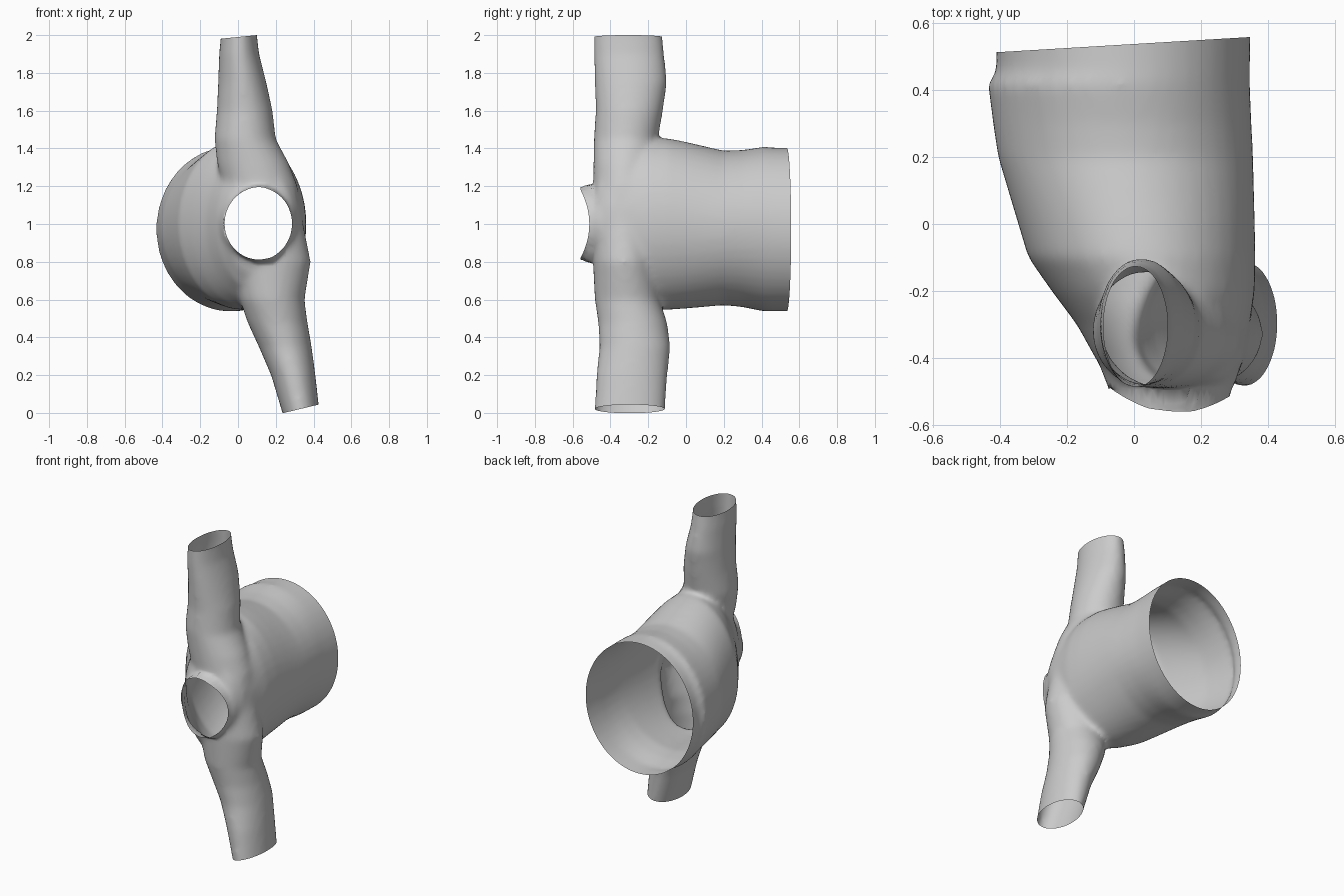
import bpy, bmesh, math
from mathutils import Vector

N = 48


def loft(bm, sections, axis, power=2.0):
    """Closed solid through elliptical sections (pos, a_min, a_max, b_min, b_max)."""
    rings = []
    for p, a0, a1, b0, b1 in sections:
        ring = []
        for i in range(N):
            t = 2 * math.pi * i / N
            c, s = math.cos(t), math.sin(t)
            u = (a0 + a1) / 2 + (a1 - a0) / 2 * math.copysign(abs(c) ** (2 / power), c)
            v = (b0 + b1) / 2 + (b1 - b0) / 2 * math.copysign(abs(s) ** (2 / power), s)
            ring.append(bm.verts.new((u, v, p) if axis == 'Z' else (u, p, v)))
        rings.append(ring)
    faces = [bm.faces.new(rings[0]), bm.faces.new(rings[-1])]
    for r, q in zip(rings, rings[1:]):
        for i in range(N):
            j = (i + 1) % N
            faces.append(bm.faces.new((r[i], r[j], q[j], q[i])))
    bmesh.ops.recalc_face_normals(bm, faces=faces)


bm = bmesh.new()

# wide chamber, front to back: y, x range, z range
loft(bm, [(-0.49, -0.02, 0.26, 0.80, 1.20), (-0.46, -0.07, 0.30, 0.72, 1.29),
          (-0.40, -0.115, 0.33, 0.64, 1.36), (-0.30, -0.17, 0.345, 0.58, 1.41),
          (-0.20, -0.245, 0.36, 0.55, 1.445), (-0.10, -0.315, 0.362, 0.545, 1.455),
          (0.0, -0.345, 0.36, 0.552, 1.435), (0.20, -0.405, 0.355, 0.57, 1.388),
          (0.30, -0.42, 0.35, 0.56, 1.392), (0.42, -0.435, 0.345, 0.535, 1.41),
          (0.45, -0.41, 0.345, 0.538, 1.405), (0.70, -0.41, 0.35, 0.535, 1.40)], 'Y')

# upright vessel running from the lower to the upper branch: z, x range, y range
loft(bm, [(-0.15, 0.28, 0.47, -0.485, -0.115), (0.0, 0.235, 0.432, -0.485, -0.112),
          (0.2, 0.175, 0.41, -0.475, -0.098), (0.35, 0.11, 0.39, -0.458, -0.082),
          (0.48, 0.05, 0.368, -0.465, -0.10), (0.6, 0.01, 0.352, -0.483, -0.14),
          (0.8, -0.03, 0.385, -0.493, -0.16), (1.0, -0.04, 0.345, -0.497, -0.16),
          (1.2, -0.08, 0.315, -0.492, -0.16), (1.32, -0.11, 0.27, -0.49, -0.16),
          (1.45, -0.125, 0.20, -0.488, -0.148), (1.6, -0.112, 0.183, -0.478, -0.122),
          (1.75, -0.105, 0.15, -0.483, -0.10), (1.9, -0.10, 0.112, -0.488, -0.115),
          (2.0, -0.09, 0.10, -0.488, -0.125), (2.15, -0.09, 0.10, -0.488, -0.125)], 'Z')

# short front collar
loft(bm, [(-0.40, -0.11, 0.32, 0.77, 1.23), (-0.47, -0.085, 0.305, 0.79, 1.21),
          (-0.50, -0.07, 0.285, 0.815, 1.19), (-0.65, -0.07, 0.285, 0.815, 1.19)], 'Y')

mesh = bpy.data.meshes.new("branching_tube")
bm.to_mesh(mesh)
bm.free()
raw = bpy.data.objects.new("tube_solids", mesh)
bpy.context.collection.objects.link(raw)

# fuse the solids and soften the joins
rm = raw.modifiers.new("fuse", 'REMESH')
rm.mode, rm.voxel_size = 'VOXEL', 0.016
sm = raw.modifiers.new("soften", 'SMOOTH')
sm.factor, sm.iterations = 0.5, 12
dg = bpy.context.evaluated_depsgraph_get()
skin = bpy.data.meshes.new_from_object(raw.evaluated_get(dg))
bpy.data.objects.remove(raw)

# slice all four ends open
bm = bmesh.new()
bm.from_mesh(skin)
for co, no in [((0, 0, 1.99), (-0.1, 0, 1)), ((0.335, 0, 0.022), (0.24, 0, -1)),
               ((0, 0.536, 1), (-0.06, 1, 0)), ((0, -0.512, 1), (0, -1, 0))]:
    bmesh.ops.bisect_plane(bm, geom=bm.verts[:] + bm.edges[:] + bm.faces[:],
                           plane_co=Vector(co), plane_no=Vector(no).normalized(),
                           clear_outer=True)

# saddle-shaped collar rim: long at top and bottom, low on the left side
for v in bm.verts:
    x, y, z = v.co
    if y < -0.46 and abs(z - 1.0) < 0.21 and -0.11 < x < 0.32:
        f = min(1, (-0.46 - y) / 0.052)
        v.co.y -= f * (0.046 * min(1, ((z - 1.0) / 0.18) ** 2)
                       + 0.13 * min(0, x - 0.11)) if y < -0.495 else 0
bm.to_mesh(skin)
bm.free()
tube = bpy.data.objects.new("branching_tube", skin)
bpy.context.collection.objects.link(tube)
bpy.context.view_layer.objects.active = tube
tube.select_set(True)
bpy.ops.object.shade_smooth()
